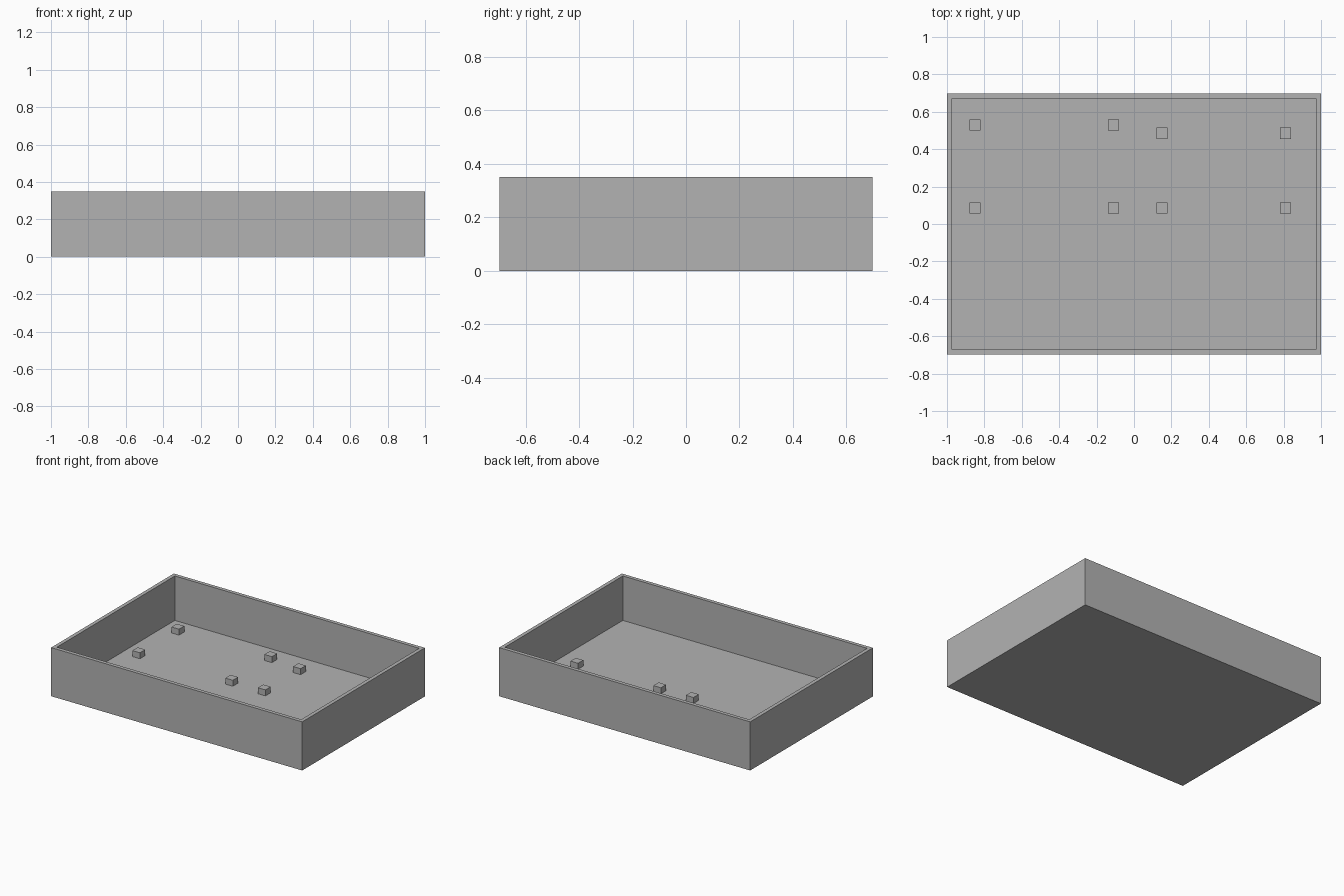
import bpy
import bmesh
from mathutils import Matrix

default = bpy.data.objects.get("Cube")
if default:
    bpy.data.objects.remove(default, do_unlink=True)

WIDTH, DEPTH, HEIGHT = 2.0, 1.396, 0.35
WALL, FLOOR = 0.027, 0.03
POST, POST_TOP = 0.06, 0.073

grey = bpy.data.materials.new("plain grey")
grey.use_nodes = True
colour = (0.45, 0.45, 0.45, 1)
grey.diffuse_color = colour
grey.node_tree.nodes["Principled BSDF"].inputs["Base Color"].default_value = colour


def make_box(bm, size, centre):
    matrix = Matrix.Translation(centre) @ Matrix.Diagonal((*size, 1))
    return bmesh.ops.create_cube(bm, size=1, matrix=matrix)


def add_object(name, bm):
    mesh = bpy.data.meshes.new(name)
    bm.to_mesh(mesh)
    bm.free()
    mesh.materials.append(grey)
    obj = bpy.data.objects.new(name, mesh)
    bpy.context.collection.objects.link(obj)


# Open tray: inset the top face for the rim, then sink it to the floor
bm = bmesh.new()
make_box(bm, (WIDTH, DEPTH, HEIGHT), (0, 0, HEIGHT / 2))
bm.normal_update()
top = max(bm.faces, key=lambda f: f.calc_center_median().z)
bmesh.ops.inset_region(bm, faces=[top], thickness=WALL, use_even_offset=True)
inner = bmesh.ops.extrude_discrete_faces(bm, faces=[top])["faces"][0]
bmesh.ops.translate(bm, verts=inner.verts, vec=(0, 0, FLOOR - HEIGHT))
add_object("tray", bm)

# Two groups of four standoff posts: x positions, y positions
groups = {
    "right_post": ((-0.85, -0.11), (0.085, 0.53)),
    "left_post": ((0.15, 0.81), (0.085, 0.485)),
}
for name, (xs, ys) in groups.items():
    for x in xs:
        for y in ys:
            bm = bmesh.new()
            make_box(bm, (POST, POST, POST_TOP - FLOOR),
                     (x, y, (POST_TOP + FLOOR) / 2))
            add_object(name, bm)
